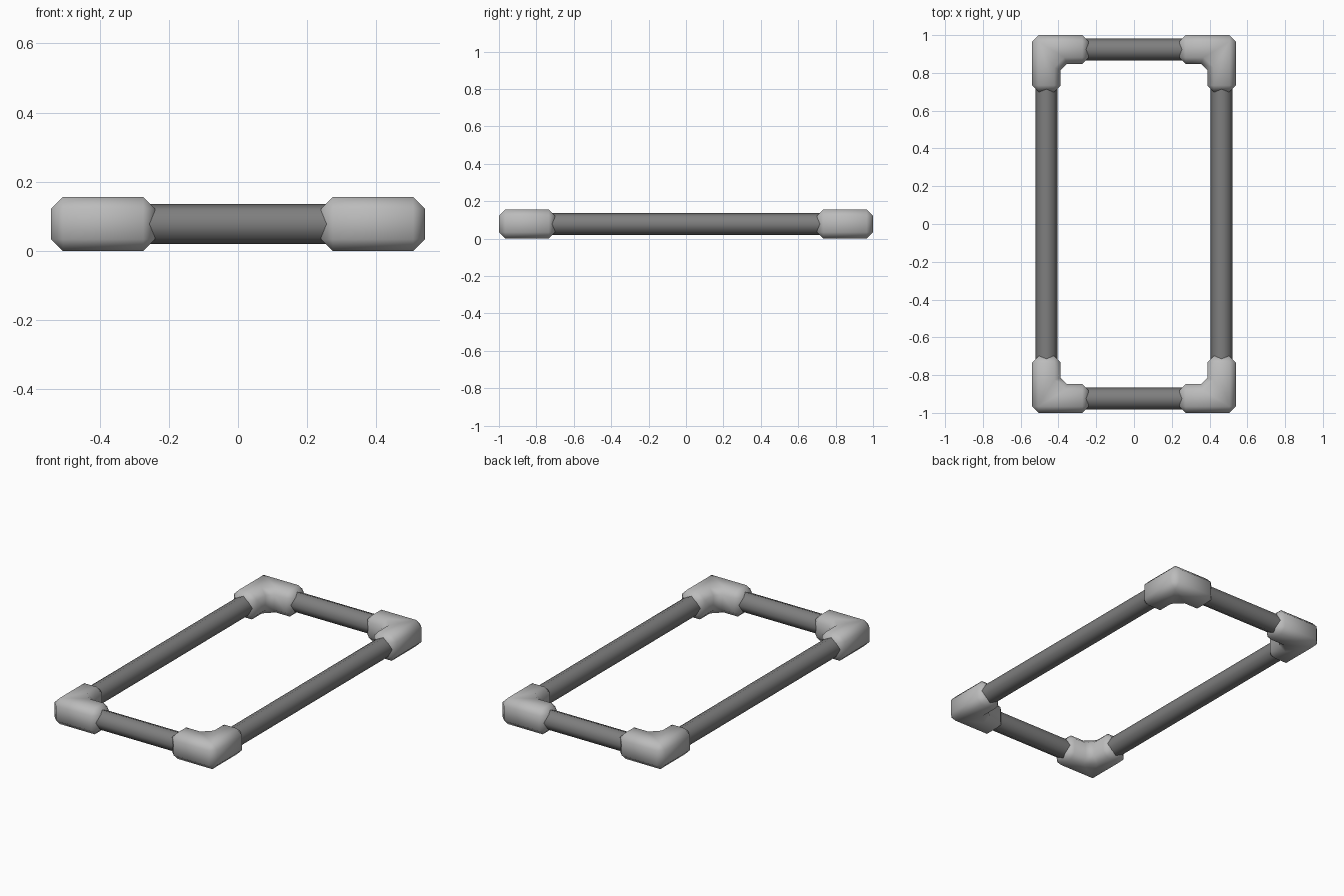
import bpy, bmesh, math

if "Cube" in bpy.data.objects:
    bpy.data.objects.remove(bpy.data.objects["Cube"])

HX, HY, H = 0.54, 1.0, 0.156      # half width, half length, height
W, ARM, BEVEL, R = 0.152, 0.30, 0.034, 0.058
PX, PY, PZ = HX - W / 2, HY - W / 2, H / 2


def material(name, v):
    mat = bpy.data.materials.new(name)
    mat.diffuse_color = (v, v, v, 1)
    mat.use_nodes = True
    mat.node_tree.nodes["Principled BSDF"].inputs["Base Color"].default_value = mat.diffuse_color
    return mat


light_grey = material("fitting_grey", 0.50)
dark_grey = material("pipe_grey", 0.21)


def mirror(obj, x, y):
    mod = obj.modifiers.new("Mirror", 'MIRROR')
    mod.use_axis = (x, y, False)
    mod.use_mirror_merge = False


def pipe(name, length, loc, rot, mx, my):
    bpy.ops.mesh.primitive_cylinder_add(vertices=8, radius=R, depth=length,
                                        location=loc, rotation=rot)
    obj = bpy.context.object
    obj.name = name
    bpy.ops.object.transform_apply(location=True, rotation=True)
    bpy.ops.object.shade_smooth_by_angle(angle=math.radians(60))
    obj.data.materials.append(dark_grey)
    mirror(obj, mx, my)


# L-shaped elbow fitting with a cut inner corner, mirrored to four corners
inner = [(HX - W - BEVEL, HY - W), (HX - W, HY - W - BEVEL)]
outline = [(HX, HY), (HX - ARM, HY), (HX - ARM, HY - W), *inner,
           (HX - W, HY - ARM), (HX, HY - ARM)]
bm = bmesh.new()
base = bm.faces.new([bm.verts.new((x, y, 0)) for x, y in outline])
ext = bmesh.ops.extrude_face_region(bm, geom=[base])
top = [v for v in ext["geom"] if isinstance(v, bmesh.types.BMVert)]
bmesh.ops.translate(bm, verts=top, vec=(0, 0, H))
bmesh.ops.recalc_face_normals(bm, faces=bm.faces)
# Chamfer every edge except the upright inner ones
convex = [e for e in bm.edges if e.is_convex]
bmesh.ops.bevel(bm, geom=convex, offset=BEVEL, segments=1,
                profile=0.5, affect='EDGES')
for f in bm.faces:
    f.smooth = True
me = bpy.data.meshes.new("corner_fittings")
bm.to_mesh(me)
bm.free()
me.materials.append(light_grey)
fit = bpy.data.objects.new("corner_fittings", me)
bpy.context.collection.objects.link(fit)
mirror(fit, True, True)

# Long side pipes and short end pipes
pipe("side_pipes", 2 * PY - 0.1, (PX, 0, PZ), (math.pi / 2, 0, 0), True, False)
pipe("end_pipes", 2 * PX - 0.1, (0, PY, PZ), (0, math.pi / 2, 0), False, True)
